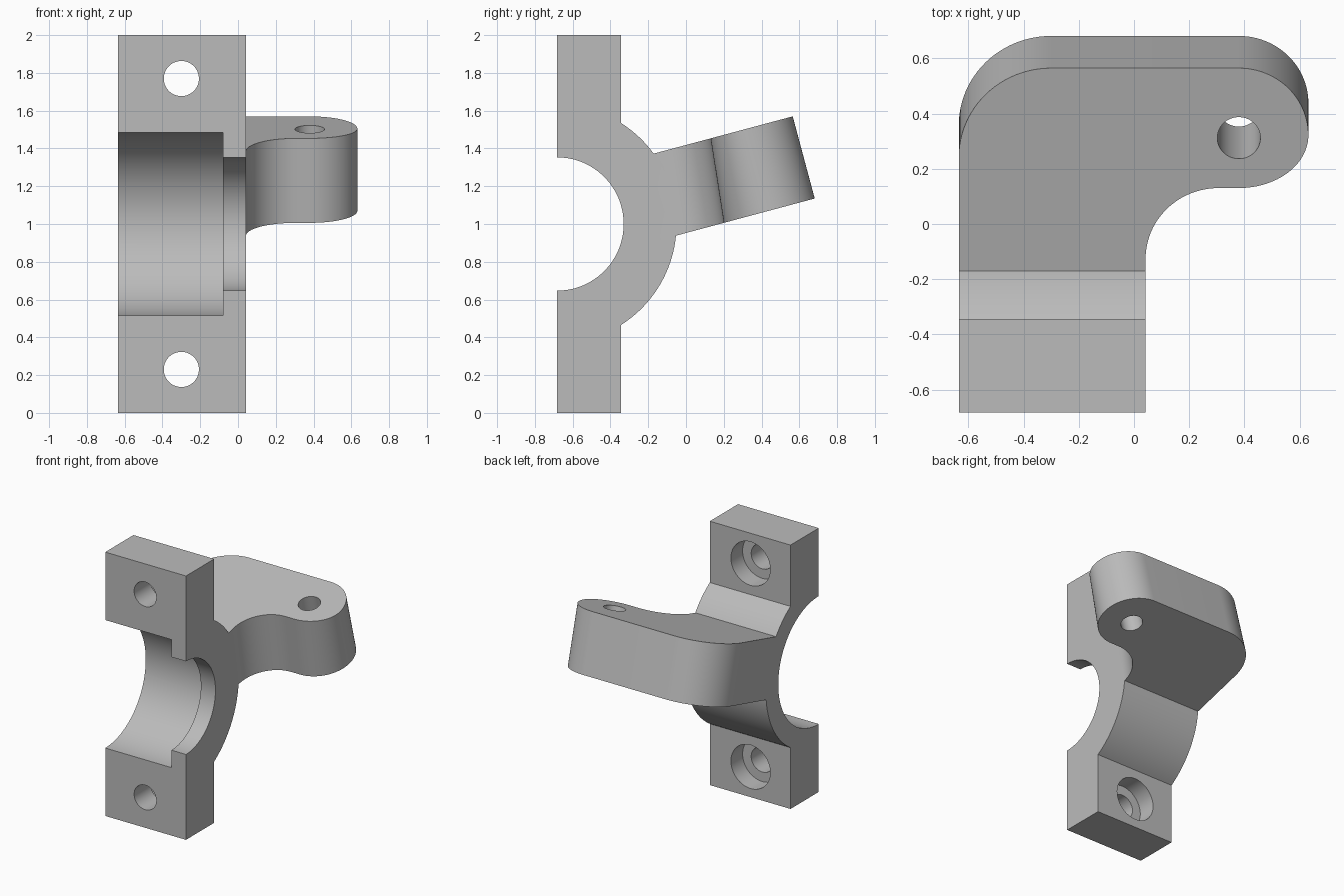
import bpy, bmesh
from math import sin, cos, acos, radians, pi
from mathutils import Matrix, Vector

cube = bpy.data.objects.get("Cube")
if cube:
    bpy.data.objects.remove(cube, do_unlink=True)

grey = bpy.data.materials.new("plain grey")
grey.use_nodes = True
grey.diffuse_color = (0.5, 0.5, 0.5, 1)
grey.node_tree.nodes["Principled BSDF"].inputs["Base Color"].default_value = (0.5, 0.5, 0.5, 1)

LEFT, RIGHT = -0.635, 0.042       # clamp width in x
FRONT, BACK = -0.683, -0.345      # flange thickness in y
MID = 1.0                         # bore axis height
TILT = radians(15)


def loft(name, rings):
    """Solid between two matching outlines."""
    bm = bmesh.new()
    a, b = [[bm.verts.new(p) for p in ring] for ring in rings]
    bm.faces.new(a)
    bm.faces.new(b)
    for i in range(len(a)):
        j = (i + 1) % len(a)
        bm.faces.new((a[i], a[j], b[j], b[i]))
    bmesh.ops.recalc_face_normals(bm, faces=bm.faces)
    mesh = bpy.data.meshes.new(name)
    bm.to_mesh(mesh)
    bm.free()
    mesh.materials.append(grey)
    obj = bpy.data.objects.new(name, mesh)
    bpy.context.collection.objects.link(obj)
    return obj


def arc(cx, cy, rx, ry, start, end, n=24):
    angles = [radians(start + (end - start) * i / n) for i in range(n + 1)]
    return [(cx + rx * cos(t), cy + ry * sin(t)) for t in angles]


def rod(name, start, end, radius):
    """Cylinder between two points."""
    start, end = Vector(start), Vector(end)
    turn = (end - start).to_track_quat('Z', 'Y')
    circle = arc(0, 0, radius, radius, 0, 360, 96)[:-1]
    return loft(name, [[turn @ Vector((x, y, 0)) + p for x, y in circle] for p in (start, end)])


def combine(target, tool, operation):
    mod = target.modifiers.new(tool.name, 'BOOLEAN')
    mod.operation = operation
    mod.solver = 'EXACT'
    mod.object = tool
    bpy.context.view_layer.objects.active = target
    bpy.ops.object.modifier_apply(modifier=mod.name)
    bpy.data.objects.remove(tool, do_unlink=True)


# Clamp half: two flanges joined by a round back
outer = 0.633
spread = acos((BACK - FRONT) / outer) * 180 / pi
profile = [(FRONT, 0), (BACK, 0)]
profile += arc(FRONT, MID, outer, outer, -spread, spread, 64)
profile += [(BACK, 2), (FRONT, 2)]
clamp = loft("clamp_bracket", [[(x, y, z) for y, z in profile] for x in (LEFT, RIGHT)])


# Tilted arm: u runs along the arm, v through its thickness
def tilted(x, u, v):
    return Vector((x, u * cos(TILT) - v * sin(TILT), u * sin(TILT) + v * cos(TILT)))


TIP, LOW, HIGH = 0.952, 0.92, 1.37
LOBE_X, LOBE_R, CORNER, FILLET = 0.38, 0.252, 0.335, 0.265


def arm_outline(v, inner):
    centre = TIP - LOBE_R
    pts = [(LEFT, 0.02), (RIGHT, 0.02)]
    pts += arc(RIGHT + FILLET, inner - FILLET, FILLET, FILLET, 180, 90)
    pts += arc(LOBE_X, centre, LOBE_R, centre - inner, -90, 0)
    pts += arc(LOBE_X, centre, LOBE_R, LOBE_R, 0, 90)[1:]
    pts += arc(LEFT + CORNER, TIP - CORNER, CORNER, CORNER, 90, 180)
    return [tilted(x, u, v) for x, u in pts]


arm = loft("arm", [arm_outline(LOW, 0.454), arm_outline(HIGH, 0.502)])
combine(clamp, arm, 'UNION')

# Stepped bore
combine(clamp, rod("wide_bore", (LEFT - 0.1, FRONT, MID), (-0.08, FRONT, MID), 0.485), 'DIFFERENCE')
combine(clamp, rod("narrow_bore", (-0.2, FRONT, MID), (RIGHT + 0.1, FRONT, MID), 0.353), 'DIFFERENCE')

# Counterbored bolt holes in both flanges
for z in (0.23, 1.77):
    combine(clamp, rod("bolt_hole", (-0.3, FRONT - 0.1, z), (-0.3, BACK + 0.1, z), 0.093), 'DIFFERENCE')
    combine(clamp, rod("counterbore", (-0.3, BACK - 0.14, z), (-0.3, BACK + 0.1, z), 0.165), 'DIFFERENCE')

# Hole through the arm lobe
hole_u = 0.69
combine(clamp, rod("arm_hole", tilted(LOBE_X, hole_u, LOW - 0.1),
                   tilted(LOBE_X, hole_u, HIGH + 0.1), 0.078), 'DIFFERENCE')

# Smooth the curves, keep the edges crisp
bpy.ops.object.select_all(action='DESELECT')
clamp.select_set(True)
bpy.context.view_layer.objects.active = clamp
bpy.ops.object.shade_smooth_by_angle(angle=radians(25))
